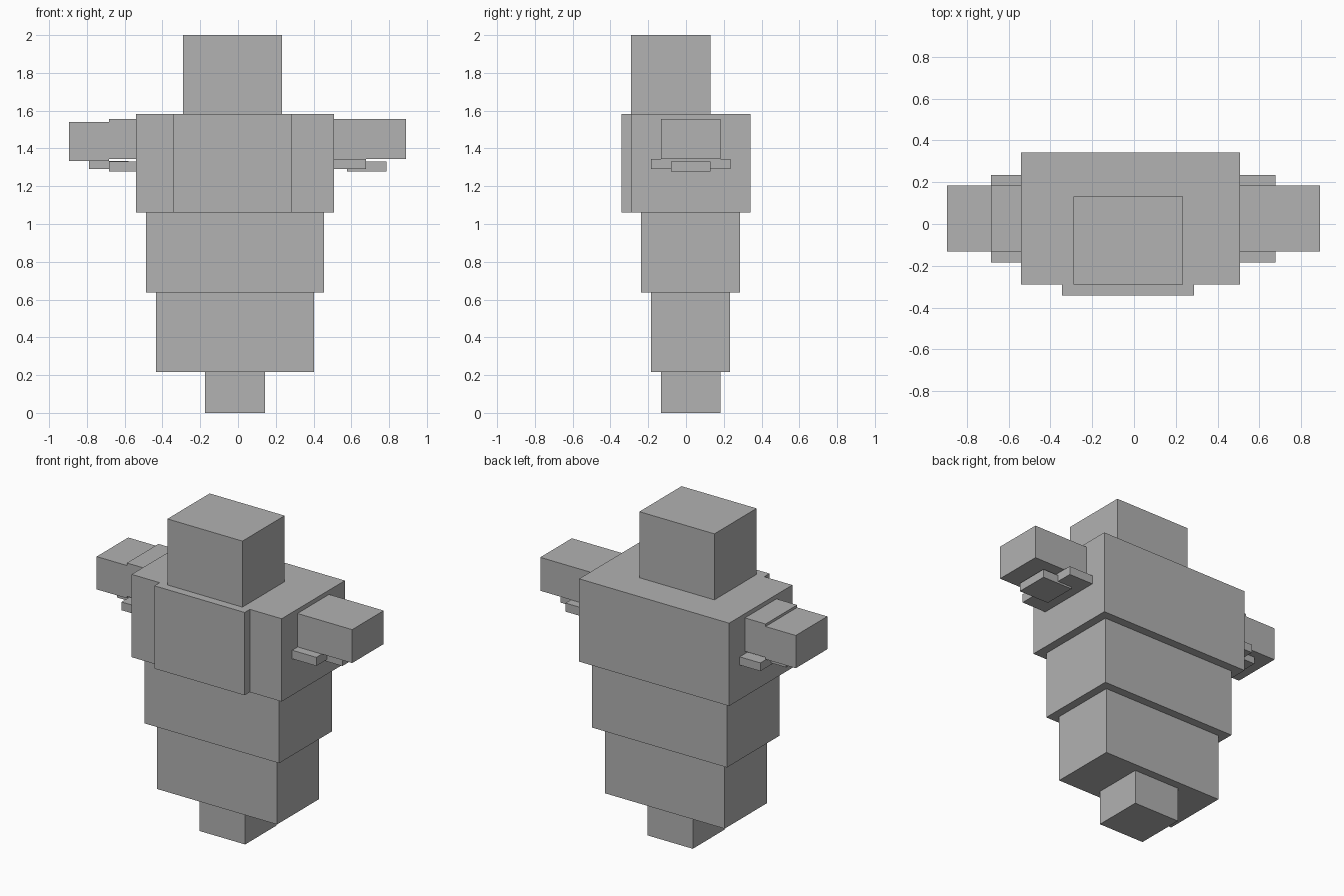
import bpy
import bmesh
from mathutils import Matrix, Vector

if "Cube" in bpy.data.objects:
    bpy.data.objects.remove(bpy.data.objects["Cube"])

grey = bpy.data.materials.new("plain grey")
grey.diffuse_color = (0.445, 0.445, 0.445, 1)
grey.use_nodes = True
grey.node_tree.nodes["Principled BSDF"].inputs["Base Color"].default_value = grey.diffuse_color


def box(name, x, y, z):
    """Flat-faced block spanning the given (min, max) ranges."""
    lo, hi = Vector((x[0], y[0], z[0])), Vector((x[1], y[1], z[1]))
    bm = bmesh.new()
    bmesh.ops.create_cube(bm, size=1, matrix=Matrix.LocRotScale((lo + hi) / 2, None, hi - lo))
    mesh = bpy.data.meshes.new(name)
    bm.to_mesh(mesh)
    bm.free()
    mesh.materials.append(grey)
    obj = bpy.data.objects.new(name, mesh)
    bpy.context.collection.objects.link(obj)
    return obj


# Stacked body, widening upward
box("base", (-0.175, 0.143), (-0.133, 0.182), (0, 0.216))
box("lower_body", (-0.434, 0.403), (-0.186, 0.234), (0.216, 0.637))
box("middle_body", (-0.487, 0.455), (-0.239, 0.287), (0.637, 1.06))
box("chest", (-0.54, 0.508), (-0.29, 0.341), (1.06, 1.583))
box("chest_plate", (-0.344, 0.286), (-0.342, -0.29), (1.06, 1.583))
box("head", (-0.29, 0.234), (-0.29, 0.131), (1.583, 2))

# Arms, the left one stepped
arm_y, wide_y, narrow_y = (-0.132, 0.183), (-0.185, 0.235), (-0.08, 0.13)
box("right_arm", (0.508, 0.89), arm_y, (1.345, 1.556))
box("left_upper_arm", (-0.684, -0.54), arm_y, (1.345, 1.556))
box("left_forearm", (-0.895, -0.684), arm_y, (1.333, 1.54))

# Thin slabs under each arm
box("right_wide_slab", (0.508, 0.677), wide_y, (1.29, 1.344))
box("right_narrow_slab", (0.577, 0.785), narrow_y, (1.278, 1.33))
box("left_wide_slab", (-0.684, -0.54), wide_y, (1.278, 1.33))
box("left_narrow_slab", (-0.79, -0.58), narrow_y, (1.29, 1.333))
